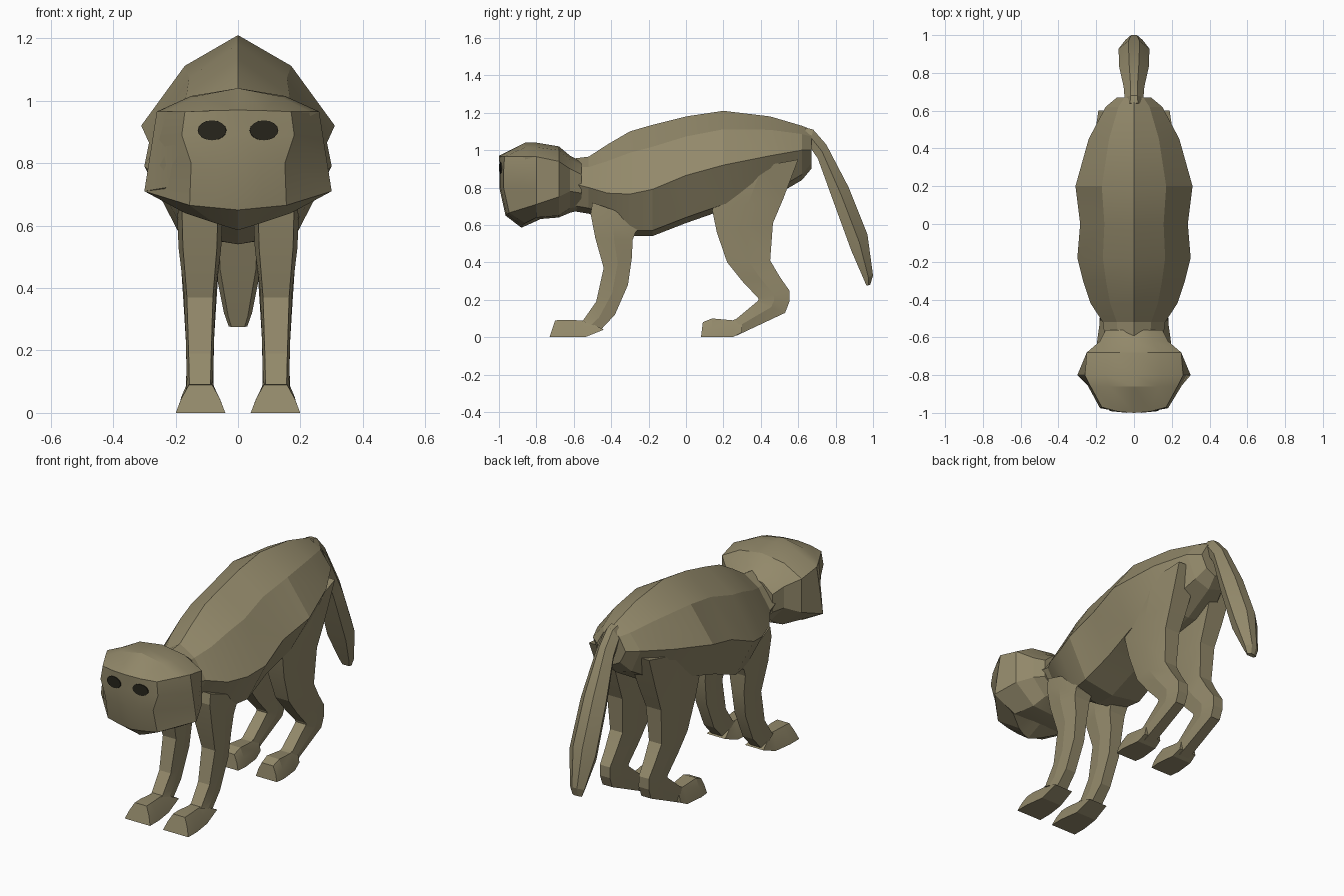
import bpy
import bmesh
import math
from mathutils import Matrix

if "Cube" in bpy.data.objects:
    bpy.data.objects.remove(bpy.data.objects["Cube"])


def material(name, colour):
    mat = bpy.data.materials.new(name)
    mat.use_nodes = True
    mat.diffuse_color = colour
    mat.node_tree.nodes["Principled BSDF"].inputs["Base Color"].default_value = colour
    return mat


fur = material("olive_fur", (0.29, 0.25, 0.145, 1))
dark = material("dark_eye", (0.02, 0.018, 0.011, 1))


def finish(name, bm, mat=fur, mirror=False, angle=16):
    """Turn a bmesh into a shaded, optionally mirrored object."""
    mesh = bpy.data.meshes.new(name)
    bm.to_mesh(mesh)
    bm.free()
    mesh.materials.append(mat)
    obj = bpy.data.objects.new(name, mesh)
    bpy.context.collection.objects.link(obj)
    bpy.ops.object.select_all(action="DESELECT")
    obj.select_set(True)
    bpy.context.view_layer.objects.active = obj
    bpy.ops.object.shade_smooth_by_angle(angle=math.radians(angle))
    if mirror:
        obj.modifiers.new("Mirror", "MIRROR").use_mirror_merge = False
    return obj


def loft(name, rings, **options):
    """Skin a list of closed rings and cap both ends."""
    bm = bmesh.new()
    loops = [[bm.verts.new(p) for p in ring] for ring in rings]
    count = len(loops[0])
    for a, b in zip(loops, loops[1:]):
        for i in range(count):
            j = (i + 1) % count
            bm.faces.new((a[i], a[j], b[j], b[i]))
    bm.faces.new(loops[0])
    bm.faces.new(loops[-1])
    bmesh.ops.recalc_face_normals(bm, faces=bm.faces[:])
    return finish(name, bm, **options)


def symmetric(half):
    """Close a half ring whose first and last points lie on the centre line."""
    return half + [(-x, y, z) for x, y, z in reversed(half[1:-1])]


def limb(name, sections, centre, front_ratio, back_ratio, **options):
    """Loft six-sided sections given by front point, back point and half width."""
    rings = []
    for fy, fz, by, bz, w in sections:
        f, b = w * front_ratio, w * back_ratio
        my, mz = (fy + by) / 2, (fz + bz) / 2
        rings.append([(centre - f, fy, fz), (centre + f, fy, fz), (centre + w, my, mz),
                      (centre + b, by, bz), (centre - b, by, bz), (centre - w, my, mz)])
    return loft(name, rings, **options)


# Torso: y, spine height, flank height, flank half width, belly height
torso = []
for y, top, side, w, low in [
        (-.64, .95, .83, .15, .68),
        (-.52, .965, .8, .165, .66),
        (-.42, 1.03, .77, .23, .62),
        (-.3, 1.1, .765, .27, .54),
        (-.18, 1.135, .79, .3, .54),
        (0, 1.18, .865, .285, .61),
        (.2, 1.21, .92, .31, .68),
        (.45, 1.18, .97, .24, .74),
        (.62, 1.13, 1, .15, .84),
        (.67, 1.11, 1, .09, .9)]:
    torso.append(symmetric([
        (0, y, top), (w * .55, y, side + (top - side) * .66), (w, y, side),
        (w * .62, y, low + .03), (0, y, low)]))
loft("torso", torso)

# Skull: y, then crown, temple, brow, cheek, jaw and throat
skull = []
for y, crown, temple, brow, cheek, jaw, throat in [
        (-.56, .94, (.09, .92), (.15, .87), (.15, .77), (.08, .7), .68),
        (-.62, .97, (.1, .95), (.18, .9), (.18, .78), (.1, .69), .665),
        (-.68, 1.02, (.14, 1), (.25, .94), (.25, .75), (.13, .65), .64),
        (-.8, 1.04, (.15, 1.015), (.26, .965), (.3, .71), (.16, .64), .63),
        (-.86, 1.04, (.13, 1.015), (.23, .965), (.24, .72), (.13, .66), .64)]:
    sides = [(x, y, z) for x, z in (temple, brow, cheek, jaw)]
    skull.append(symmetric([(0, y, crown)] + sides + [(0, y, throat)]))
skull.append(symmetric([(0, -1, .97), (.085, -.993, .968), (.17, -.97, .965),
                        (.12, -.92, .74), (.08, -.88, .66), (0, -.86, .64)]))
loft("skull", skull, angle=22)

# Face mask: outer x, z; edge x, z, y; centre z, y
bm = bmesh.new()
rows = []
for ox, oz, ex, ez, ey, cz, cy in [
        (.26, .965, .17, .965, -.97, .97, -1),
        (.275, .87, .18, .89, -.975, .89, -.996),
        (.287, .79, .15, .8, -.975, .79, -.996),
        (.3, .71, .155, .665, -.945, .65, -.965),
        (.17, .64, .08, .61, -.86, .585, -.88),
        (.16, .64, .08, .635, -.79, .63, -.78)]:
    half = [(ox, -.8, oz), (ex, ey, ez),
            (ex / 2, ey + (cy - ey) * .75, (ez + cz) / 2)]
    row = [(-x, y, z) for x, y, z in half] + [(0, cy, cz)] + half[::-1]
    rows.append([bm.verts.new(p) for p in row])
for upper, lower in zip(rows, rows[1:]):
    for i in range(len(upper) - 1):
        bm.faces.new((upper[i], lower[i], lower[i + 1], upper[i + 1]))
finish("face", bm)

# Eyes: thin oval plates
bm = bmesh.new()
bmesh.ops.create_cone(bm, cap_ends=True, segments=16, radius1=1, radius2=1, depth=1,
                      matrix=Matrix.Translation((.083, -.991, .905))
                      @ Matrix.Rotation(.1, 4, "Z")
                      @ Matrix.Diagonal((.046, .008, .032, 1))
                      @ Matrix.Rotation(math.pi / 2, 4, "X"))
finish("eyes", bm, mat=dark, mirror=True)

# Front legs and feet
limb("front_legs", [
    (-.5, .72, -.22, .62, .07),
    (-.51, .66, -.27, .56, .072),
    (-.485, .53, -.285, .52, .068),
    (-.44, .37, -.29, .42, .052),
    (-.48, .19, -.31, .28, .045),
    (-.55, .09, -.38, .12, .042),
    (-.56, .088, -.45, .045, .045)], .122, .8, .75, mirror=True)
limb("front_feet", [
    (-.54, .09, -.44, .04, .045),
    (-.57, .09, -.54, 0, .05),
    (-.65, .092, -.65, 0, .062),
    (-.7, .09, -.73, 0, .062)], .12, .6, 1.28, mirror=True)

# Hind legs and feet
limb("hind_legs", [
    (.22, .88, .6, .95, .095),
    (.14, .68, .52, .74, .08),
    (.165, .56, .465, .61, .068),
    (.22, .4, .45, .41, .056),
    (.3, .3, .5, .325, .05),
    (.385, .21, .552, .25, .045),
    (.388, .2, .553, .19, .045),
    (.38, .19, .53, .13, .043),
    (.26, .09, .27, .008, .045)], .122, .75, .7, mirror=True)
limb("hind_feet", [
    (.3, .11, .3, .025, .045),
    (.25, .09, .25, 0, .05),
    (.14, .1, .14, 0, .06),
    (.09, .08, .08, 0, .055)], .122, .65, 1.2, mirror=True)

# Tail hanging from the rump
limb("tail", [
    (.64, 1.12, .62, .98, .06),
    (.68, 1.11, .66, 1.02, .05),
    (.75, 1.03, .705, .955, .055),
    (.87, .8, .79, .72, .078),
    (.97, .55, .885, .46, .082),
    (1, .33, .95, .31, .045),
    (.985, .28, .965, .275, .03)], 0, .35, .7)
